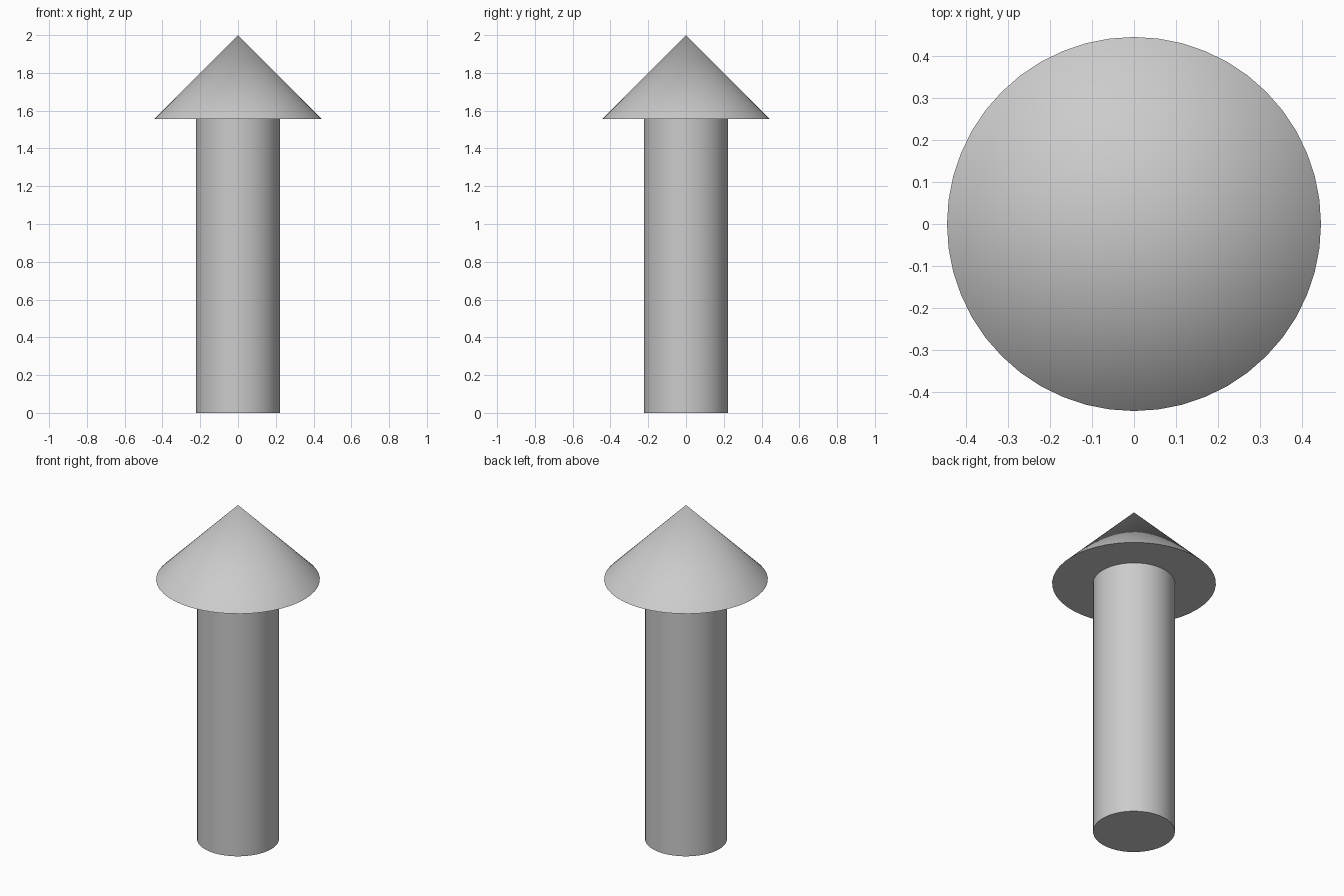
import bpy
import math

cube = bpy.data.objects.get("Cube")
if cube:
    bpy.data.objects.remove(cube, do_unlink=True)

SEGMENTS = 48
UNIT = 2 / 4.5          # head radius and head height
SHAFT_TOP = 2 - UNIT

grey = bpy.data.materials.new("light_grey")
grey.use_nodes = True
colour = (0.6, 0.6, 0.6, 1)
grey.diffuse_color = colour
grey.node_tree.nodes["Principled BSDF"].inputs["Base Color"].default_value = colour


def finish(name):
    """Name, colour and smooth the active part."""
    part = bpy.context.object
    part.name = name
    part.data.materials.append(grey)
    bpy.ops.object.shade_smooth_by_angle(angle=math.radians(30))


# Round shaft standing on the ground
bpy.ops.mesh.primitive_cylinder_add(
    vertices=SEGMENTS, radius=UNIT / 2, depth=SHAFT_TOP, location=(0, 0, SHAFT_TOP / 2))
finish("shaft")

# Conical head on top
bpy.ops.mesh.primitive_cone_add(
    vertices=SEGMENTS, radius1=UNIT, radius2=0, depth=UNIT, location=(0, 0, SHAFT_TOP + UNIT / 2))
finish("head")
